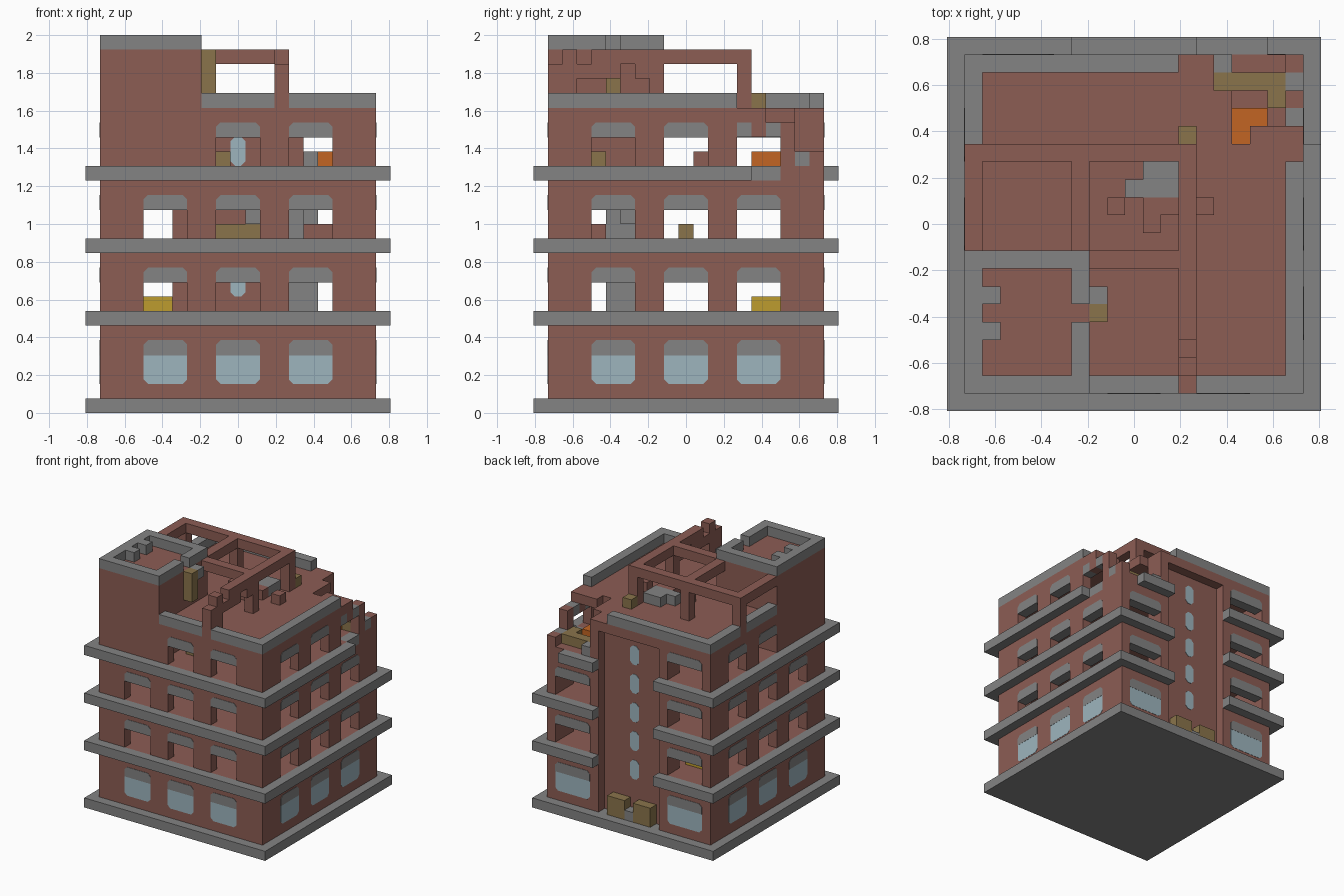
import bpy
import bmesh
from mathutils import Vector

cube = bpy.data.objects.get("Cube")
if cube:
    bpy.data.objects.remove(cube, do_unlink=True)

UNIT = 2 / 26                                   # edge of one building block
ORIGIN = Vector((-10.5 * UNIT, -10.5 * UNIT, 0))
LIP = 0.003


# Materials, one per colour
def make_material(name, rgb):
    linear = [(c / 255 / 1.055 + 0.0521) ** 2.4 for c in rgb] + [1]
    mat = bpy.data.materials.new(name)
    mat.use_nodes = True
    mat.diffuse_color = linear
    mat.node_tree.nodes["Principled BSDF"].inputs["Base Color"].default_value = linear
    return mat


brick = make_material("brick red", (140, 93, 84))
concrete = make_material("concrete grey", (131, 131, 131))
glass = make_material("pale blue glass", (157, 181, 190))
wood = make_material("wood tan", (138, 116, 75))
orange = make_material("orange", (194, 101, 35))
yellow = make_material("yellow", (190, 156, 46))

blocks = {}                                     # grid cell -> part name
part_materials = {}


def cells(x, y, z):
    """Cells of a box; each axis is one index or an inclusive pair."""
    spans = [(s, s) if isinstance(s, int) else s for s in (x, y, z)]
    ranges = [range(a, b + 1) for a, b in spans]
    return [(i, j, k) for i in ranges[0] for j in ranges[1] for k in ranges[2]]


def fill(part, mat, x, y, z):
    part_materials[part] = mat
    for cell in cells(x, y, z):
        blocks[cell] = part


def carve(x, y, z):
    for cell in cells(x, y, z):
        blocks.pop(cell, None)


def ring(part, mat, x, y, z):
    for edge in x:
        fill(part, mat, edge, y, z)
    for edge in y:
        fill(part, mat, x, edge, z)


def finish(name, bm, mat):
    bmesh.ops.recalc_face_normals(bm, faces=bm.faces)
    mesh = bpy.data.meshes.new(name)
    bm.to_mesh(mesh)
    bm.free()
    mesh.materials.append(mat)
    bpy.context.collection.objects.link(bpy.data.objects.new(name, mesh))


def build_part(name):
    """Outer skin of all blocks belonging to one part."""
    bm = bmesh.new()
    for cell in [c for c, part in blocks.items() if part == name]:
        for axis in range(3):
            for side in (0, 1):
                near = list(cell)
                near[axis] += 2 * side - 1
                if tuple(near) in blocks:
                    continue
                u, v = [a for a in range(3) if a != axis]
                corners = []
                for du, dv in ((0, 0), (1, 0), (1, 1), (0, 1)):
                    p = list(cell)
                    p[axis] += side
                    p[u] += du
                    p[v] += dv
                    corners.append(bm.verts.new(ORIGIN + Vector(p) * UNIT))
                # wind each face so that it looks outwards
                if (side == 1) == (axis == 1):
                    corners.reverse()
                bm.faces.new(corners)
    bmesh.ops.remove_doubles(bm, verts=bm.verts, dist=UNIT / 100)
    bmesh.ops.dissolve_limit(bm, angle_limit=0.01, verts=bm.verts, edges=bm.edges)
    if bm.faces:
        finish(name, bm, part_materials[name])
    else:
        bm.free()


def panel(bm, along, wall, span, z, top, bottom, lip):
    """Clipped-corner panel set through a wall that runs along one axis."""
    cut = 0.3
    a, b = span[0], span[1] + 1
    low, high = z[0], z[1] + 1
    outline = [(a, low + cut), (a + cut, low), (b - cut, low), (b, low + cut)] if bottom \
        else [(a, low - LIP / UNIT), (b, low - LIP / UNIT)]
    outline += [(b, high - cut), (b - cut, high), (a + cut, high), (a, high - cut)] if top \
        else [(b, high), (a, high)]
    loops = []
    for depth in (wall - lip / UNIT, wall + 1 + lip / UNIT):
        points = [(p, depth, h) if along == "x" else (depth, p, h) for p, h in outline]
        loops.append([bm.verts.new(ORIGIN + Vector(p) * UNIT) for p in points])
    first, second = loops
    bm.faces.new(first)
    bm.faces.new(second[::-1])
    for n in range(len(first)):
        m = (n + 1) % len(first)
        bm.faces.new((first[n], second[n], second[m], first[m]))


BODY = (1, 19)
SLABS = (6, 11, 16)

# Base, outer walls, floors and roof
fill("base_slab", concrete, (0, 20), (0, 20), 0)
ring("walls", brick, BODY, BODY, (1, 19))
for level in SLABS:
    fill("floors", brick, BODY, BODY, level)

# Recessed stair wall at the back
carve((7, 13), 19, (1, 19))
fill("stair_wall", brick, (6, 14), 18, (1, 19))
fill("roof", brick, BODY, BODY, 20)

# Projecting ledges, open behind the stair wall
for level in SLABS:
    ring("ledges", concrete, (0, 20), (0, 20), level)
    carve((7, 13), 20, level)
carve(20, (15, 20), SLABS[2])
carve((18, 20), 20, SLABS[2])

# Windows: open on the upper floors, glazed on the ground floor
thirds = [(4, 6), (9, 11), (14, 16)]
sides = [("front", "x", 1, thirds), ("right", "y", 1, thirds),
         ("left", "y", 19, thirds), ("back", "x", 19, [(2, 5), (15, 18)])]
lintels, panes = bmesh.new(), bmesh.new()
for side, along, wall, spans in sides:
    for span in spans:
        panel(panes, along, wall, span, (2, 3), False, True, LIP * 0.6)
        panel(lintels, along, wall, span, (4, 4), True, False, LIP)
        for level in SLABS:
            top_floor = level == SLABS[2]
            if top_floor and side in ("front", "right") and span == thirds[0]:
                continue                        # solid behind the roof room
            opening = (level + 1, level + 2)
            if along == "x":
                carve(span, wall, opening)
            else:
                carve(wall, span, opening)
            if not (top_floor and wall == 19 and span[0] > 13):
                panel(lintels, along, wall, span, (level + 3, level + 3), True, False, LIP)
for n in range(5):
    low = 5 + 3 * n
    panel(panes, "x", 18, (10, 10), (low, low + 1), True, True, LIP)
finish("lintels", lintels, concrete)
finish("window_panes", panes, glass)

# Parapet
ring("parapet", concrete, BODY, BODY, 21)
carve((13, 19), 19, 21)
carve(19, (14, 19), 21)

# Roof room with raised rim
ROOM_X, ROOM_Y = (1, 7), (1, 8)
fill("roof_room", brick, ROOM_X, ROOM_Y, (17, 24))
ring("roof_room_rim", concrete, ROOM_X, ROOM_Y, 25)
carve(7, 5, 25)
for y in (4, 6):
    fill("roof_room_rim", concrete, 2, y, 25)

# Open beam frame on the roof
for x in (1, 7, 13):
    fill("roof_frame", brick, x, (9, 14), 24)
    fill("roof_frame", brick, x, 14, (21, 24))
fill("roof_frame", brick, (1, 13), 14, 24)
fill("roof_frame", brick, (8, 13), 8, 24)
fill("roof_frame", brick, 13, 8, (21, 24))

# Broken wall running forward from the frame
for y, z in ((1, (21, 23)), (2, (21, 24)), (3, 23), ((4, 5), (23, 24)), (6, 24), (7, (23, 24))):
    fill("broken_roof_wall", brick, 13, y, z)

# Collapsed corner
carve((16, 19), (16, 19), (17, 20))
carve(15, (18, 19), (17, 20))
carve(16, 15, 20)
carve(19, (14, 15), 19)
fill("corner_pillars", brick, 19, 17, (17, 19))
fill("corner_pillars", brick, 19, 19, 17)
fill("corner_pillars", brick, 19, 15, 19)
for x, y, z in ((19, 18, 17), (15, 19, 17), (19, 14, 19), (19, 16, 19), (19, (15, 16), 16)):
    fill("corner_rubble", concrete, x, y, z)

# Loose wood, rubble and fittings
for x, y, z in ((8, 5, (22, 24)), (13, 15, 21), ((15, 18), 18, 17), (18, 17, 17),
                (9, 4, 17), ((9, 11), 10, 12), ((8, 9), 19, (1, 2)), ((11, 12), 19, (1, 2))):
    fill("wood_crates", wood, x, y, z)
for x, y, z in ((8, 6, 24), ((11, 12), 13, 21), ((10, 12), 12, 21), (15, 13, 17), (10, 19, 1),
                ((14, 15), (5, 6), (7, 8)), (14, (5, 6), (12, 13)), (15, 6, 13), (11, 5, 13)):
    fill("concrete_rubble", concrete, x, y, z)
for x, y, z in ((9, 11, 21), ((11, 12), 11, 21), (14, 11, 21), (11, 10, 21), (12, 11, 17),
                ((15, 16), 4, 12)):
    fill("brick_rubble", brick, x, y, z)
fill("orange_box", orange, (16, 17), (15, 16), 17)
fill("yellow_box", yellow, (4, 5), (15, 16), 7)

for part in part_materials:
    build_part(part)
